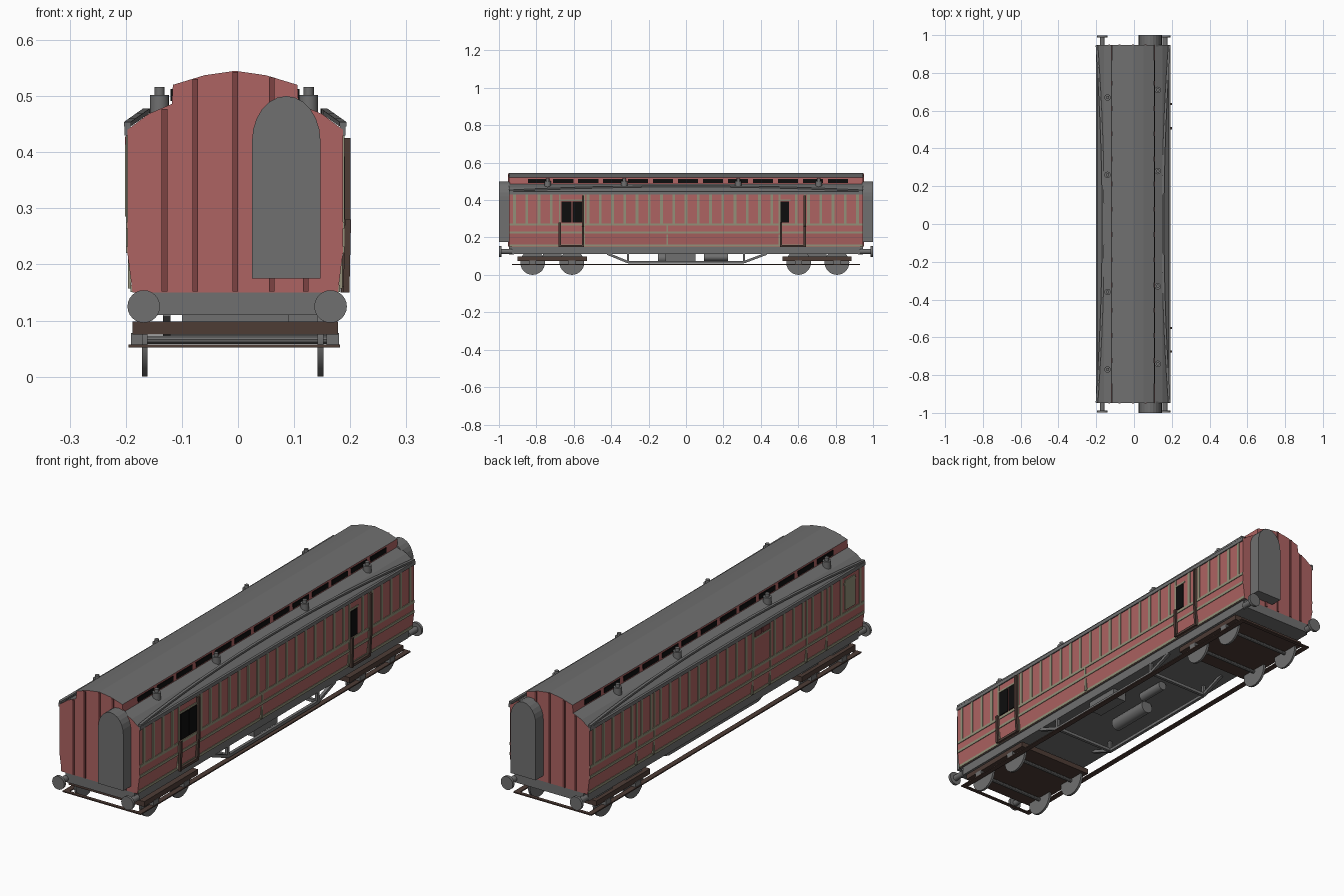
import bpy, bmesh, math
from mathutils import Matrix, Vector

if "Cube" in bpy.data.objects:
    bpy.data.objects.remove(bpy.data.objects["Cube"])

CX = -0.005          # centre line of the body


def mat(name, rgb):
    m = bpy.data.materials.new(name)
    m.diffuse_color = (*rgb, 1)
    m.use_nodes = True
    m.node_tree.nodes["Principled BSDF"].inputs["Base Color"].default_value = m.diffuse_color
    return m


GREY = mat("lead grey", (0.16, 0.16, 0.16))
RED = mat("carriage red", (0.42, 0.125, 0.122))
DARK = mat("dark red", (0.2, 0.055, 0.055))
OLIVE = mat("olive lining", (0.29, 0.28, 0.19))
BROWN = mat("dark brown", (0.075, 0.045, 0.036))
BLACK = mat("black glass", (0.004, 0.004, 0.004))


def finish(name, bm, *mats, smooth=False):
    bmesh.ops.recalc_face_normals(bm, faces=bm.faces)
    me = bpy.data.meshes.new(name)
    bm.to_mesh(me)
    bm.free()
    for m in mats:
        me.materials.append(m)
    ob = bpy.data.objects.new(name, me)
    bpy.context.collection.objects.link(ob)
    if smooth:
        bpy.context.view_layer.objects.active = ob
        ob.select_set(True)
        bpy.ops.object.shade_smooth_by_angle(angle=math.radians(35))
        ob.select_set(False)
    return ob


def boxes(name, items, m):
    """Each item: x0, x1, y0, y1, z0, z1."""
    bm = bmesh.new()
    for x0, x1, y0, y1, z0, z1 in items:
        mx = Matrix.Translation(((x0 + x1) / 2, (y0 + y1) / 2, (z0 + z1) / 2))
        bmesh.ops.create_cube(bm, size=1, matrix=mx @ Matrix.Diagonal((x1 - x0, y1 - y0, z1 - z0, 1)))
    return finish(name, bm, m)


def beams(name, segs, w, h, m):
    """Rectangular bars between pairs of points."""
    bm = bmesh.new()
    for p, q in segs:
        p, q = Vector(p), Vector(q)
        rot = (q - p).to_track_quat('Y', 'Z').to_matrix().to_4x4()
        bmesh.ops.create_cube(bm, size=1, matrix=Matrix.Translation((p + q) / 2) @ rot
                              @ Matrix.Diagonal((w, (q - p).length, h, 1)))
    return finish(name, bm, m)


def cylinders(name, items, axis, m, n=24):
    """Each item: centre, radius, length."""
    bm = bmesh.new()
    rot = {'X': Matrix.Rotation(math.pi / 2, 4, 'Y'), 'Y': Matrix.Rotation(math.pi / 2, 4, 'X'),
           'Z': Matrix.Identity(4)}[axis]
    for c, r, d in items:
        bmesh.ops.create_cone(bm, cap_ends=True, segments=n, radius1=r, radius2=r, depth=d,
                              matrix=Matrix.Translation(c) @ rot)
    return finish(name, bm, m, smooth=True)


def prism(name, prof, y0, y1, mats, rule=None):
    bm = bmesh.new()
    a = [bm.verts.new((x, y0, z)) for x, z in prof]
    b = [bm.verts.new((x, y1, z)) for x, z in prof]
    n = len(prof)
    bm.faces.new(a)
    bm.faces.new(b)
    for i in range(n):
        bm.faces.new((a[i], a[(i + 1) % n], b[(i + 1) % n], b[i]))
    bmesh.ops.recalc_face_normals(bm, faces=bm.faces)
    if rule:
        for f in bm.faces:
            f.material_index = rule(f)
    return finish(name, bm, *mats)


# Body shell with clerestory, roof faces coloured by direction
half = [(0.183, 0.15), (0.192, 0.22), (0.192, 0.44), (0.155, 0.468), (0.113, 0.486),
        (0.111, 0.52), (0.055, 0.537)]
prof = [(CX + x, z) for x, z in half] + [(CX, 0.545)] + [(CX - x, z) for x, z in reversed(half)]
prism("body", prof, -0.947, 0.947, [RED, GREY], lambda f: int(abs(f.normal.z) > 0.3))


def plate(s, y0, y1, z0, z1, t=0.003):
    """Thin side plate box on side s, following the tumblehome."""
    zm = (z0 + z1) / 2
    x = CX + s * (0.192 if zm > 0.22 else 0.183 + 0.009 * (zm - 0.15) / 0.07)
    return (x - t, x + t, y0, y1, z0, z1)


# Side lining: long rails, upper panel strips, door lines
right_doors = [(-0.675, -0.545), (0.5, 0.56)]
left_doors = [(-0.885, -0.805), (-0.3, -0.18)]
lower_lines = {1: [-0.675, -0.545, -0.1, 0.5, 0.635], -1: [-0.69, -0.55, -0.3, -0.18, 0.5, 0.62]}
for s, label, doors in ((1, "right", right_doors), (-1, "left", left_doors)):
    lining = [plate(s, -0.945, 0.945, z - 0.006, z + 0.006) for z in (0.27, 0.226, 0.157)]
    for i in range(29):
        y = -0.917 + i * 0.0655
        if not any(a - 0.012 < y < b + 0.012 for a, b in doors):
            lining.append(plate(s, y - 0.007, y + 0.007, 0.27, 0.43))
    for y in lower_lines[s]:
        lining.append(plate(s, y - 0.005, y + 0.005, 0.226, 0.43 if y != -0.1 else 0.27))
        lining.append(plate(s, y - 0.005, y + 0.005, 0.157, 0.226))
    for a, b in doors:
        lining.append(plate(s, a, b, 0.395, 0.403))
    boxes(label + "_lining", lining, OLIVE)
    boxes(label + "_cornice", [plate(s, -0.947, 0.947, 0.43, 0.446, 0.005)], GREY)
    # Clerestory windows
    xw = CX + s * 0.112
    boxes(label + "_clerestory_windows",
          [(xw - 0.003, xw + 0.003, -0.79 + i * 0.1335 - 0.054, -0.79 + i * 0.1335 + 0.054, 0.491, 0.513)
           for i in range(13)], BLACK)
    # Arched rain strip on the lower roof
    pts = []
    for i in range(17):
        u = -1 + i / 8
        pts.append((CX + s * (0.158 + 0.034 * u * u), 0.945 * u, 0.474 - 0.024 * u * u))
    beams(label + "_rain_strip", list(zip(pts, pts[1:])), 0.012, 0.008, GREY)

# Door windows
boxes("right_door_windows", [plate(1, -0.665, -0.612, 0.28, 0.392, 0.004),
                             plate(1, -0.606, -0.552, 0.28, 0.392, 0.004),
                             plate(1, 0.506, 0.552, 0.28, 0.392, 0.004)], BLACK)
boxes("left_end_window", [plate(-1, -0.88, -0.81, 0.285, 0.415, 0.004)], OLIVE)
boxes("left_door_lights", [plate(-1, -0.29, -0.245, 0.405, 0.428, 0.004),
                           plate(-1, -0.235, -0.19, 0.405, 0.428, 0.004)], DARK)

# Brown handrails around the right doors
rails = []
for lo, hi in ((-0.675, -0.55), (0.507, 0.635)):
    rails += [((0.193, lo, 0.15), (0.196, lo, 0.28)),
              ((0.188, hi, 0.15), (0.195, hi, 0.26)), ((0.195, hi, 0.26), (0.195, hi, 0.425)),
              ((0.189, lo, 0.155), (0.189, hi, 0.155))]
beams("door_handrails", rails, 0.011, 0.011, BROWN)

# End wall battens, gangways, buffers
battens, buffers = [], []
for s in (-1, 1):
    y = s * 0.948
    for x, top in ((-0.131, 0.477), (-0.076, 0.53), (-0.005, 0.543), (0.06, 0.533), (0.121, 0.477)):
        battens.append((x - 0.005, x + 0.005, y - 0.003, y + 0.003, 0.152, top))
    arch = [(0.086 + 0.061 * math.cos(math.pi * i / 12), 0.42 + 0.08 * math.sin(math.pi * i / 12))
            for i in range(13)]
    ends = (s * 0.94, s * 1.0)
    prism(("front" if s < 0 else "back") + "_gangway",
          [(0.025, 0.175), (0.147, 0.175)] + arch, min(ends), max(ends), [GREY])
    for x in (-0.168, 0.165):
        buffers += [((x, s * 0.993, 0.125), 0.029, 0.012), ((x, s * 0.96, 0.125), 0.013, 0.06)]
boxes("end_battens", battens, DARK)
cylinders("buffers", buffers, 'Y', GREY)

# Roof ventilators
vents = []
for x, ys in ((-0.14, (0.67, 0.26, -0.36, -0.77)), (0.126, (0.71, 0.28, -0.33, -0.74))):
    for y in ys:
        vents += [((x, y, 0.484), 0.017, 0.036), ((x, y, 0.508), 0.009, 0.016)]
cylinders("roof_ventilators", vents, 'Z', GREY, 16)

# Underframe, headstocks
boxes("underframe", [(-0.182, 0.172, -0.93, 0.93, 0.112, 0.15),
                     (-0.168, 0.165, -0.947, -0.92, 0.11, 0.15),
                     (-0.168, 0.165, 0.92, 0.947, 0.11, 0.15)], GREY)

# Bogies with axle boxes and wheels
plates, grey, wheels, axles = [], [], [], []
for c, ys in ((-0.715, (-0.82, -0.61)), (0.7, (0.602, 0.807))):
    plates.append((-0.188, 0.178, c - 0.185, c + 0.185, 0.075, 0.098))
    grey.append((-0.1, 0.09, c - 0.05, c + 0.05, 0.097, 0.114))
    for y in ys:
        axles.append(((CX, y, 0.066), 0.008, 0.33))
        for x in (-0.166, 0.147):
            wheels.append(((x, y, 0.066), 0.066, 0.01))
        for x in (-0.18, 0.169):
            grey.append((x - 0.011, x + 0.011, y - 0.018, y + 0.018, 0.056, 0.078))
boxes("bogie_frames", plates, BROWN)
boxes("axle_boxes", grey, GREY)
cylinders("wheels", wheels, 'X', GREY, 28)
cylinders("axles", axles, 'X', GREY, 10)

# Footboards running right around
boxes("footboards", [(-0.195, -0.172, -0.93, 0.93, 0.052, 0.057),
                     (0.159, 0.182, -0.93, 0.93, 0.052, 0.057),
                     (-0.195, 0.182, -0.93, -0.915, 0.052, 0.057),
                     (-0.195, 0.182, 0.915, 0.93, 0.052, 0.057)], BROWN)

# Truss rods, cross bars and under-floor equipment
truss = []
for x in (-0.127, 0.165):
    truss += [((x, -0.42, 0.113), (x, -0.31, 0.068)), ((x, -0.31, 0.068), (x, 0.31, 0.068)),
              ((x, 0.31, 0.068), (x, 0.43, 0.113)), ((x, -0.31, 0.066), (x, -0.31, 0.114)),
              ((x, 0.31, 0.066), (x, 0.31, 0.114))]
for y in (-0.31, 0.31):
    truss.append(((-0.127, y, 0.07), (0.165, y, 0.07)))
beams("truss_rods", truss, 0.013, 0.013, GREY)
boxes("battery_box", [(0.09, 0.155, -0.11, 0.05, 0.072, 0.114)], GREY)
cylinders("air_tanks", [((-0.03, -0.05, 0.09), 0.028, 0.2), ((0.03, 0.16, 0.095), 0.02, 0.13)], 'Y', GREY)
